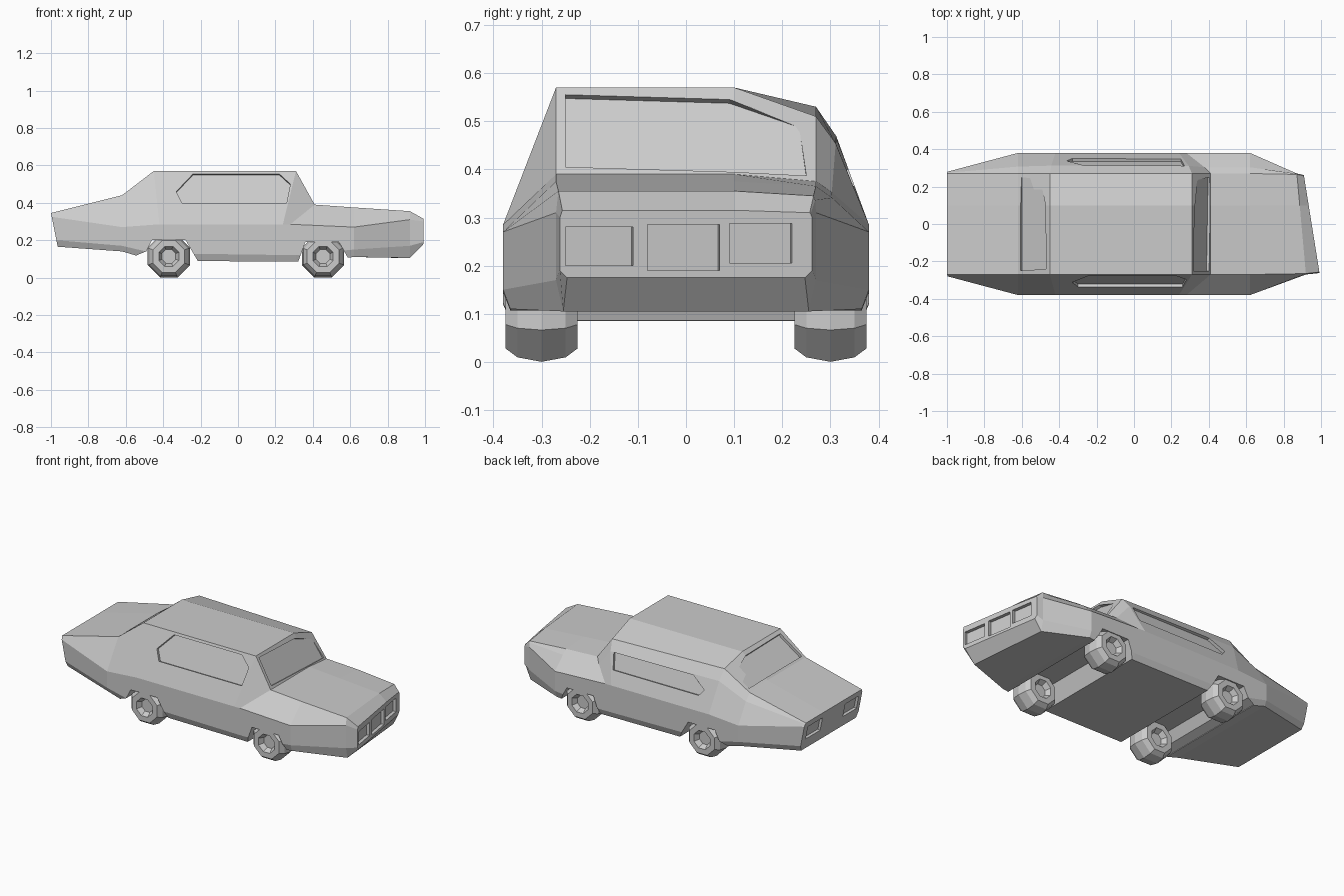
import bpy, bmesh, math
from mathutils import Vector

cube = bpy.data.objects.get("Cube")
if cube:
    bpy.data.objects.remove(cube, do_unlink=True)

paint = bpy.data.materials.new("light grey")
paint.use_nodes = True
GREY = (0.6, 0.6, 0.6, 1)
paint.diffuse_color = GREY
paint.node_tree.nodes["Principled BSDF"].inputs["Base Color"].default_value = GREY


def make_object(name, bm):
    bmesh.ops.recalc_face_normals(bm, faces=bm.faces)
    mesh = bpy.data.meshes.new(name)
    bm.to_mesh(mesh)
    bm.free()
    mesh.materials.append(paint)
    obj = bpy.data.objects.new(name, mesh)
    bpy.context.collection.objects.link(obj)
    return obj


def loft(bm, rings, cap=True):
    """Skin closed rings of points, capping both ends."""
    loops = [[bm.verts.new(p) for p in ring] for ring in rings]
    n = len(loops[0])
    for a, b in zip(loops, loops[1:]):
        for i in range(n):
            j = (i + 1) % n
            bm.faces.new((a[i], a[j], b[j], b[i]))
    if cap:
        bm.faces.new(loops[0])
        bm.faces.new(loops[-1])


def body_ring(x, shoulder_x, w, floor, sill, shoulder, top, top_left, skew=0, lean=0):
    """Cross-section; the left roof edge is lower and has an extra bend."""
    y = min(0.27, w - 0.005)
    drop = top_left - shoulder
    bend_y = y + 0.25 * (w - y) + 0.06 * drop
    pts = [(x, 0.015 - w, floor), (x, -w, sill), (shoulder_x, -w, shoulder),
           (x, -y, top), (x, 0.1, top), (x, y, top_left),
           (0.75 * x + 0.25 * shoulder_x, bend_y, top_left - 0.25 * drop),
           (shoulder_x, w, shoulder), (x, w, sill), (x, w - 0.015, floor)]
    return [(px - skew * py + lean * (top - pz), py, pz) for px, py, pz in pts]


# Body shell, from tail to nose
bm = bmesh.new()
loft(bm, [
    body_ring(-1.0, -1.0, 0.28, 0.165, 0.2, 0.325, 0.345, 0.345, lean=0.2),
    body_ring(-0.62, -0.62, 0.38, 0.14, 0.17, 0.27, 0.44, 0.43),
    body_ring(-0.45, -0.42, 0.38, 0.09, 0.13, 0.285, 0.57, 0.53),
    body_ring(0.31, 0.24, 0.38, 0.085, 0.12, 0.285, 0.57, 0.51),
    body_ring(0.41, 0.28, 0.38, 0.09, 0.13, 0.285, 0.39, 0.375),
    body_ring(0.62, 0.62, 0.38, 0.11, 0.15, 0.27, 0.375, 0.365),
    body_ring(0.895, 0.895, 0.27, 0.105, 0.17, 0.31, 0.355, 0.345, skew=0.09),
    body_ring(0.95, 0.95, 0.262, 0.175, 0.19, 0.3, 0.315, 0.31, skew=0.16),
])
body = make_object("body", bm)

# Cutters for wheel arches and all recessed panels
cut = bmesh.new()


def recess(points, outward, depth=0.016):
    pts = [Vector(p) for p in points]
    n = (pts[1] - pts[0]).cross(pts[-1] - pts[0]).normalized()
    if n.dot(Vector(outward)) < 0:
        n = -n
    loft(cut, [[p - n * depth for p in pts], [p + n * 0.04 for p in pts]])


def arch(outline):
    loft(cut, [[(x, y, z) for x, z in outline] for y in (-0.5, 0.5)])


arch([(-0.54, 0.05), (-0.54, 0.12), (-0.49, 0.14), (-0.46, 0.2),
      (-0.28, 0.2), (-0.21, 0.08), (-0.21, 0.05)])
arch([(0.32, 0.05), (0.32, 0.08), (0.36, 0.19), (0.54, 0.19),
      (0.585, 0.11), (0.585, 0.05)])

# Right and left side windows
recess([(x, -0.38 + (z - 0.285) * 0.386, z) for x, z in
        [(-0.3, 0.4), (0.26, 0.4), (0.28, 0.5), (0.22, 0.555),
         (-0.24, 0.555), (-0.33, 0.46)]], (0, -1, 0))
recess([(x, 0.312 + (0.465 - z) * 0.36, z) for x, z in
        [(-0.33, 0.365), (0.25, 0.365), (0.27, 0.455),
         (-0.27, 0.46), (-0.36, 0.4)]], (0, 1, 0))

# Windshield and rear window
recess([(0.31 + (0.57 - z) * 0.555, y, z) for y, z in
        [(-0.25, 0.405), (0.25, 0.39), (0.235, 0.495),
         (0.09, 0.545), (-0.25, 0.555)]], (1, 0, 0.5))
recess([(-0.45 - (0.57 - z) * 1.31, y, z) for y, z in
        [(-0.25, 0.45), (0.25, 0.45), (0.24, 0.52),
         (0.1, 0.552), (-0.24, 0.555)]], (-1, 0, 1))

# Headlights, grille and tail lights
for y0, y1, z0, z1 in [(-0.25, -0.11, 0.2, 0.28), (-0.08, 0.07, 0.19, 0.285),
                       (0.09, 0.22, 0.205, 0.288)]:
    recess([(0.95 - 0.16 * y, y, z) for y, z in
            [(y0, z0), (y1, z0), (y1, z1), (y0, z1)]], (1, 0, 0), 0.02)
for y0, y1 in [(-0.25, -0.12), (0.1, 0.24)]:
    recess([(-1 + 0.2 * (0.345 - z), y, z) for y, z in
            [(y0, 0.23), (y1, 0.23), (y1, 0.31), (y0, 0.31)]], (-1, 0, 0))

cutter = make_object("panel_cutter", cut)
cutter.hide_render = True
mod = body.modifiers.new("Panels", "BOOLEAN")
mod.operation, mod.solver, mod.object = "DIFFERENCE", "EXACT", cutter
bpy.context.view_layer.objects.active = body
bpy.ops.object.modifier_apply(modifier=mod.name)
bpy.data.objects.remove(cutter, do_unlink=True)


# Eight-sided wheels with a peaked tread and dished hubs
def wheel(name, x, y):
    bm = bmesh.new()
    half = [(0.04, 0.045), (0.058, 0.075), (0.092, 0.075), (0.112, 0.05)]
    profile = [(r, -w) for r, w in half] + [(0.122, 0)] + half[::-1]
    loft(bm, [[(x + r * math.cos(a), y + w, 0.113 + r * math.sin(a))
               for a in [(k + 0.5) * math.pi / 4 for k in range(8)]]
              for r, w in profile])
    make_object(name, bm)


for end, x in (("rear", -0.37), ("front", 0.455)):
    for side, y in (("right", -0.3), ("left", 0.3)):
        wheel(f"{end}_{side}_wheel", x, y)
